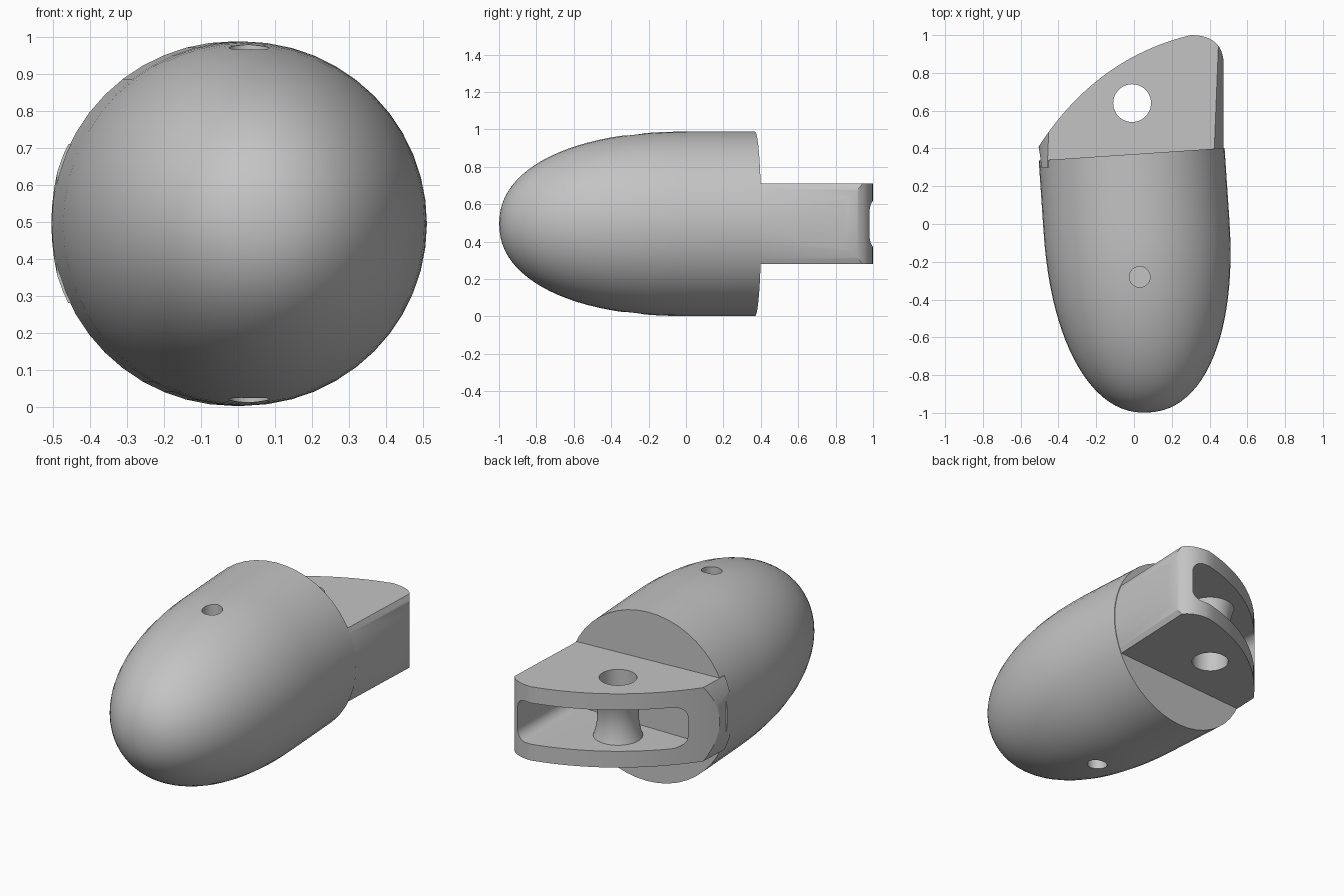
import bpy, bmesh
from math import pi, sin, cos, radians
from mathutils import Matrix, Vector

if "Cube" in bpy.data.objects:
    bpy.data.objects.remove(bpy.data.objects["Cube"])

grey = bpy.data.materials.new("plain_grey")
grey.use_nodes = True
COLOUR = (0.55, 0.55, 0.55, 1)
grey.diffuse_color = COLOUR
grey.node_tree.nodes["Principled BSDF"].inputs["Base Color"].default_value = COLOUR

MID = 0.495      # height of the main axis
RADIUS = 0.493


def finish(bm, name):
    bmesh.ops.remove_doubles(bm, verts=bm.verts, dist=1e-5)
    bmesh.ops.recalc_face_normals(bm, faces=bm.faces)
    mesh = bpy.data.meshes.new(name)
    bm.to_mesh(mesh)
    bm.free()
    mesh.materials.append(grey)
    ob = bpy.data.objects.new(name, mesh)
    bpy.context.collection.objects.link(ob)
    return ob


def lathe(name, profile, steps=48):
    """Spin (radius, height) points about the z axis."""
    bm = bmesh.new()
    pts = [bm.verts.new((r, 0, z)) for r, z in profile]
    edges = [bm.edges.new(p) for p in zip(pts, pts[1:])]
    bmesh.ops.spin(bm, geom=pts + edges, cent=(0, 0, 0), axis=(0, 0, 1),
                   angle=2 * pi, steps=steps, use_merge=True)
    return finish(bm, name)


def cylinder(name, radius, depth, matrix, steps=48):
    bm = bmesh.new()
    bmesh.ops.create_cone(bm, cap_ends=True, segments=steps, radius1=radius,
                          radius2=radius, depth=depth, matrix=matrix)
    return finish(bm, name)


def prism(name, outline, z0, z1):
    bm = bmesh.new()
    face = bm.faces.new([bm.verts.new((x, y, z0)) for x, y in outline])
    top = bmesh.ops.extrude_face_region(bm, geom=[face])["geom"]
    bmesh.ops.translate(bm, vec=(0, 0, z1 - z0),
                        verts=[v for v in top if isinstance(v, bmesh.types.BMVert)])
    return finish(bm, name)


def arc(a, ctrl, b, n):
    """Points on a curve from a to b, pulled toward ctrl."""
    a, ctrl, b = Vector(a), Vector(ctrl), Vector(b)
    ts = [i / n for i in range(n + 1)]
    return [tuple(a * (1 - t) ** 2 + ctrl * 2 * t * (1 - t) + b * t * t) for t in ts]


def boolean(ob, cutter, operation):
    cutter.hide_render = True
    mod = ob.modifiers.new("cut", "BOOLEAN")
    mod.object, mod.operation, mod.solver = cutter, operation, "EXACT"
    bpy.context.view_layer.objects.active = ob
    bpy.ops.object.modifier_apply(modifier=mod.name)
    bpy.data.objects.remove(cutter)


lay_back = Matrix.Rotation(-pi / 2, 4, "X")   # turns z into +y

# Body: bullet nose running into a short cylinder, turned slightly sideways
nose = []
for i in range(25):
    a = pi / 2 * i / 24
    nose.append((RADIUS * sin(a) ** (2 / 2.2), -cos(a) ** (2 / 2.2)))
body = lathe("bullet_body", nose + [(RADIUS, 0.37), (0, 0.37)])
body.data.transform(Matrix.Translation((0.0125, 0, MID))
                    @ Matrix.Rotation(radians(3.85), 4, "Z") @ lay_back)

# Blind pin holes above and below the nose
for z in (0.94, 0.05):
    hole = cylinder("pin_hole_cutter", 0.055, 0.24, Matrix.Translation((0.03, -0.28, z)), 32)
    boolean(body, hole, "DIFFERENCE")

# Tang: curved plate with sides rounded like the body
outline = [(-0.49, 0.30), (-0.497, 0.36)]
outline += arc((-0.505, 0.41), (-0.2, 0.88), (0.3, 1.0), 20)
outline += arc((0.3, 1.0), (0.47, 1.0), (0.475, 0.85), 12)[1:]
outline += [(0.475, 0.4), (0.47, 0.30)]
tang = prism("tang", outline, 0.28, 0.71)
rounder = cylinder("tang_side_cutter", 0.49, 3, Matrix.Translation((-0.015, 0.4, MID))
                   @ Matrix.Rotation(-0.04, 4, "Z") @ lay_back, 64)
boolean(tang, rounder, "INTERSECT")

# Slot with rounded corners, open at the back
bm = bmesh.new()
bmesh.ops.create_cube(bm, size=1, matrix=Matrix.Translation((0, 0.87, MID))
                      @ Matrix.Diagonal((0.8, 0.8, 0.24, 1)))
long_edges = [e for e in bm.edges if abs(e.verts[0].co.y - e.verts[1].co.y) > 0.5]
bmesh.ops.bevel(bm, geom=long_edges, offset=0.06, segments=6, profile=0.5, affect="EDGES")
boolean(tang, finish(bm, "slot_cutter"), "DIFFERENCE")

# Bolt hole through the tang
bolt = Matrix.Translation((-0.01, 0.64, MID))
boolean(tang, cylinder("bolt_hole_cutter", 0.1, 1, bolt), "DIFFERENCE")

# Waisted hollow post across the slot
waist = [(0.11 + 0.025 * (i / 5) ** 2, 0.13 * i / 5) for i in range(-5, 6)]
post = lathe("bolt_post", [(0.1, -0.13)] + waist + [(0.1, 0.13), (0.1, -0.13)])
post.data.transform(bolt)

# Smooth curved faces, keep the edges sharp
for ob in (body, tang, post):
    bpy.ops.object.select_all(action="DESELECT")
    ob.select_set(True)
    bpy.context.view_layer.objects.active = ob
    bpy.ops.object.shade_smooth_by_angle(angle=radians(30))
